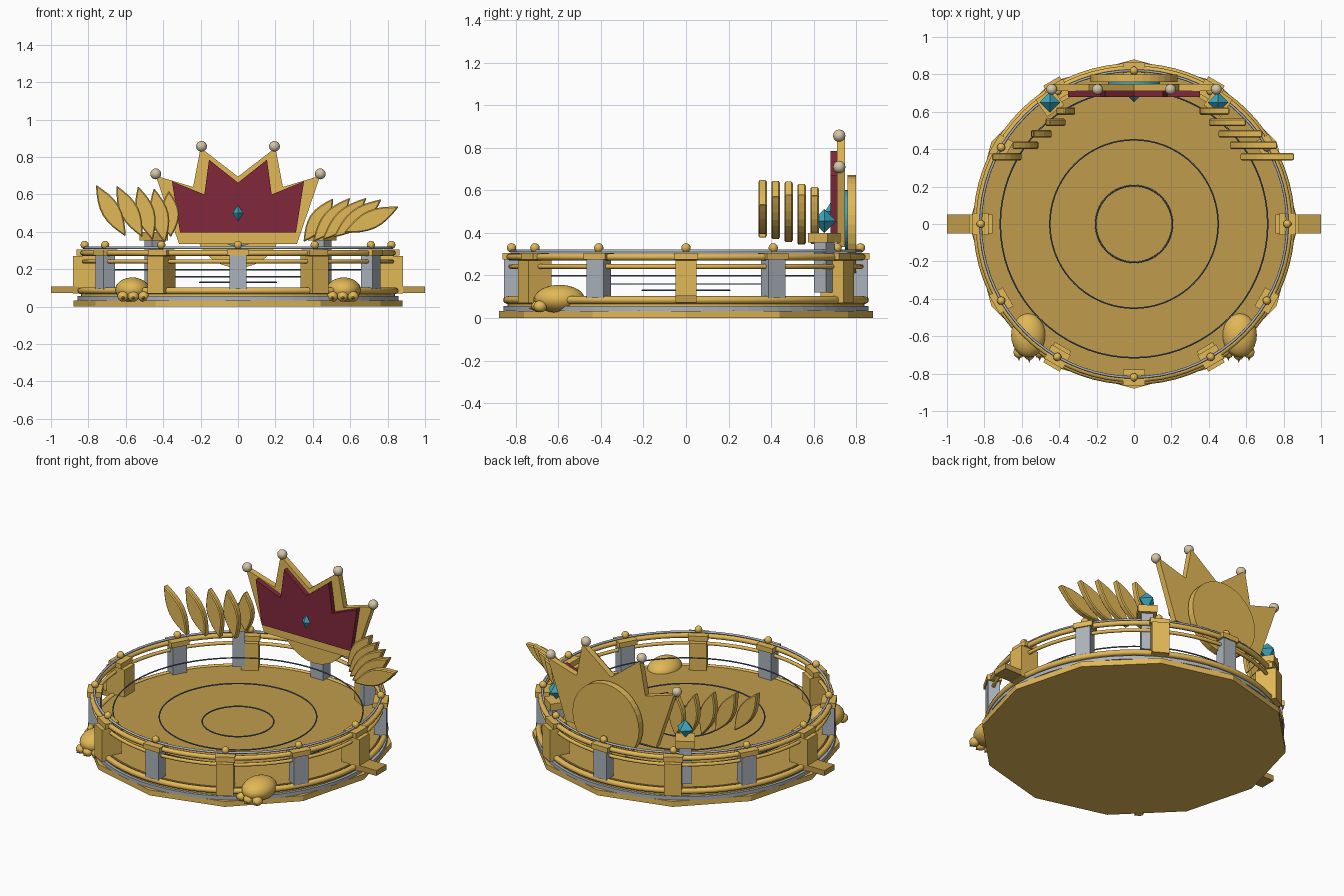
import bpy, bmesh
from math import sin, cos, pi, radians, atan2
from mathutils import Matrix, Vector

cube = bpy.data.objects.get("Cube")
if cube:
    bpy.data.objects.remove(cube, do_unlink=True)


def material(name, rgb):
    m = bpy.data.materials.new(name)
    m.use_nodes = True
    m.diffuse_color = (*rgb, 1)
    m.node_tree.nodes["Principled BSDF"].inputs["Base Color"].default_value = (*rgb, 1)
    return m


GOLD = material("bright gold", (0.76, 0.48, 0.095))
DULL = material("aged gold", (0.53, 0.335, 0.075))
SILVER = material("silver", (0.41, 0.45, 0.50))
SLATE = material("slate blue", (0.09, 0.15, 0.25))
RED = material("crimson", (0.22, 0.022, 0.045))
TEAL = material("teal", (0.045, 0.39, 0.53))
PEARL = material("pearl", (0.66, 0.56, 0.38))


def finish(name, bm, mat, smooth=False):
    bmesh.ops.recalc_face_normals(bm, faces=bm.faces)
    me = bpy.data.meshes.new(name)
    bm.to_mesh(me)
    bm.free()
    me.materials.append(mat)
    for p in me.polygons:
        p.use_smooth = smooth
    ob = bpy.data.objects.new(name, me)
    bpy.context.collection.objects.link(ob)
    return ob


def box(name, mat, centre, size, angle=0):
    bm = bmesh.new()
    bmesh.ops.create_cube(bm, size=1, matrix=Matrix.Translation(centre)
                          @ Matrix.Rotation(angle, 4, "Z") @ Matrix.Diagonal((*size, 1)))
    return finish(name, bm, mat)


def ball(name, mat, centre, radii, seg=16):
    bm = bmesh.new()
    bmesh.ops.create_uvsphere(bm, u_segments=seg, v_segments=seg * 2 // 3, radius=1,
                              matrix=Matrix.Translation(centre) @ Matrix.Diagonal((*radii, 1)))
    return finish(name, bm, mat, True)


def cone(name, mat, centre, r1, r2, depth, seg, rot=Matrix()):
    bm = bmesh.new()
    bmesh.ops.create_cone(bm, cap_ends=True, segments=seg, radius1=r1, radius2=r2,
                          depth=depth, matrix=Matrix.Translation(centre) @ rot)
    return finish(name, bm, mat)


def ring(name, mat, radius, z, tube, seg=72, sides=8):
    bm = bmesh.new()
    rows = []
    for i in range(seg):
        a = 2 * pi * i / seg
        row = []
        for j in range(sides):
            b = 2 * pi * j / sides
            r = radius + tube * cos(b)
            row.append(bm.verts.new((r * cos(a), r * sin(a), z + tube * sin(b))))
        rows.append(row)
    for i in range(seg):
        p, q = rows[i], rows[(i + 1) % seg]
        for j in range(sides):
            k = (j + 1) % sides
            bm.faces.new((p[j], q[j], q[k], p[k]))
    return finish(name, bm, mat, True)


def plate(name, mat, outline, y0, y1):
    """Extrude an x-z outline between two y positions."""
    bm = bmesh.new()
    face = bm.faces.new([bm.verts.new((x, y0, z)) for x, z in outline])
    ext = bmesh.ops.extrude_face_region(bm, geom=[face])
    verts = [v for v in ext["geom"] if isinstance(v, bmesh.types.BMVert)]
    bmesh.ops.translate(bm, verts=verts, vec=(0, y1 - y0, 0))
    return finish(name, bm, mat)


def mirrored(half):
    """Close a right-hand outline whose first point lies on x = 0."""
    return half + [(-x, z) for x, z in reversed(half) if x > 0]


def gem(name, centre, width, height):
    bm = bmesh.new()
    c = Vector(centre)
    top = bm.verts.new(c + Vector((0, 0, height)))
    low = bm.verts.new(c - Vector((0, 0, height)))
    mid = [bm.verts.new(c + Vector((cos(i * pi / 2), sin(i * pi / 2), 0)) * width) for i in range(4)]
    for i in range(4):
        bm.faces.new((mid[i], mid[(i + 1) % 4], top))
        bm.faces.new((mid[(i + 1) % 4], mid[i], low))
    return finish(name, bm, TEAL)


# Twelve-sided base with round steps and floor on top
for name, mat, r, z0, z1, seg in (("platform_base", GOLD, 0.88, 0, 0.034, 12),
                                  ("platform_band", SILVER, 0.857, 0.034, 0.056, 72),
                                  ("platform_step", GOLD, 0.84, 0.056, 0.07, 72),
                                  ("platform_floor", DULL, 0.82, 0.07, 0.1, 72)):
    cone(name, mat, (0, 0, (z0 + z1) / 2), r, r, z1 - z0, seg)

# Floating floor rings
for i, (r, z) in enumerate(((0.205, 0.13), (0.45, 0.16), (0.715, 0.198))):
    ring(f"floor_ring_{i}", SLATE, r, z, 0.004, sides=6)

# Railings
ring("lower_rail", GOLD, 0.842, 0.085, 0.018)
ring("middle_rail", GOLD, 0.825, 0.242, 0.011)
ring("upper_rail", GOLD, 0.83, 0.287, 0.016)
ring("silver_rail", SILVER, 0.82, 0.315, 0.007)

# Alternating gold and silver posts with caps and finials
for i in range(12):
    a = i * pi / 6
    x, y = 0.82 * cos(a), 0.82 * sin(a)
    if i % 2 == 0:
        box(f"gold_post_{i}", GOLD, (x, y, 0.17), (0.125, 0.1, 0.2), a)
    else:
        box(f"silver_post_{i}", SILVER, (x, y, 0.19), (0.07, 0.09, 0.2), a)
    box(f"post_cap_{i}", GOLD, (x, y, 0.29), (0.085, 0.115, 0.032), a)
    ball(f"post_finial_{i}", GOLD, (x, y, 0.33), (0.022,) * 3, 12)

# Crown backboard
crown = mirrored([(0, 0.695), (0.2, 0.85), (0.24, 0.64), (0.44, 0.70), (0.315, 0.335)])
inset = mirrored([(0, 0.663), (0.155, 0.786), (0.18, 0.60), (0.353, 0.67), (0.31, 0.397)])
plate("crown", GOLD, crown, 0.71, 0.748)
plate("crown_panel", RED, inset, 0.68, 0.71)
gem("crown_gem", (0, 0.68, 0.5), 0.028, 0.043)
flat = Matrix.Rotation(pi / 2, 4, "X")
cone("crown_teal_disc", TEAL, (0, 0.753, 0.462), 0.14, 0.14, 0.012, 32, flat)
cone("crown_back_disc", GOLD, (0, 0.779, 0.44), 0.232, 0.232, 0.042, 32, flat)
for s in (-1, 1):
    for x, z in ((0.195, 0.857), (0.44, 0.71)):
        ball("crown_pearl", PEARL, (s * x, 0.72, z), (0.029,) * 3)

# Fans of pointed leaves: (base x, base z, tip x, tip z), front to back
left_fan = [(0.565, 0.395, 0.86, 0.535), (0.51, 0.37, 0.768, 0.575), (0.45, 0.355, 0.688, 0.583),
            (0.40, 0.345, 0.60, 0.583), (0.35, 0.345, 0.51, 0.58)]
right_fan = [(-0.60, 0.375, -0.76, 0.652), (-0.51, 0.37, -0.65, 0.648), (-0.455, 0.355, -0.535, 0.645),
             (-0.39, 0.34, -0.45, 0.635), (-0.36, 0.37, -0.37, 0.62)]
for side, fan in (("left", left_fan), ("right", right_fan)):
    for i, (bx, bz, tx, tz) in enumerate(fan):
        base, axis = Vector((bx, bz)), Vector((tx - bx, tz - bz))
        across = Vector((-axis.y, axis.x)).normalized()
        n = 8
        up = [base + axis * (k / n) + across * 0.05 * sin(pi * k / n) for k in range(n + 1)]
        down = [base + axis * (k / n) - across * 0.05 * sin(pi * k / n) for k in range(n - 1, 0, -1)]
        y = 0.36 + 0.061 * i
        leaf = plate(f"{side}_leaf_{i}", GOLD, up + down, y - 0.02, y + 0.02)
        bevel = leaf.modifiers.new("soft_edge", "BEVEL")
        bevel.width = 0.006
        bevel.segments = 1

for s, side in ((1, "left"), (-1, "right")):
    # Gem pillars
    x, y = s * 0.45, 0.65
    a = atan2(y, x)
    box(f"{side}_gem_pillar", SILVER, (x, y, 0.24), (0.07, 0.07, 0.24), a)
    box(f"{side}_gem_pillar_cap", GOLD, (x, y, 0.377), (0.11, 0.11, 0.045), a)
    gem(f"{side}_pillar_gem", (x, y, 0.456), 0.055, 0.056)
    # Side steps
    box(f"{side}_side_step", DULL, (s * 0.925, 0, 0.09), (0.15, 0.1, 0.034))
    # Paw feet with toes and claws
    ball(f"{side}_paw", GOLD, (s * 0.565, -0.595, 0.09), (0.092, 0.118, 0.066), 24)
    for k in (-1, 0, 1):
        tx, ty = s * 0.56 + k * 0.055, -0.685 - 0.01 * (k == 0)
        ball(f"{side}_toe", GOLD, (tx, ty, 0.055), (0.03, 0.032, 0.028), 12)
        cone(f"{side}_claw", GOLD, (tx, ty - 0.032, 0.047), 0.014, 0, 0.03, 8,
             Matrix.Rotation(radians(90), 4, "X"))
